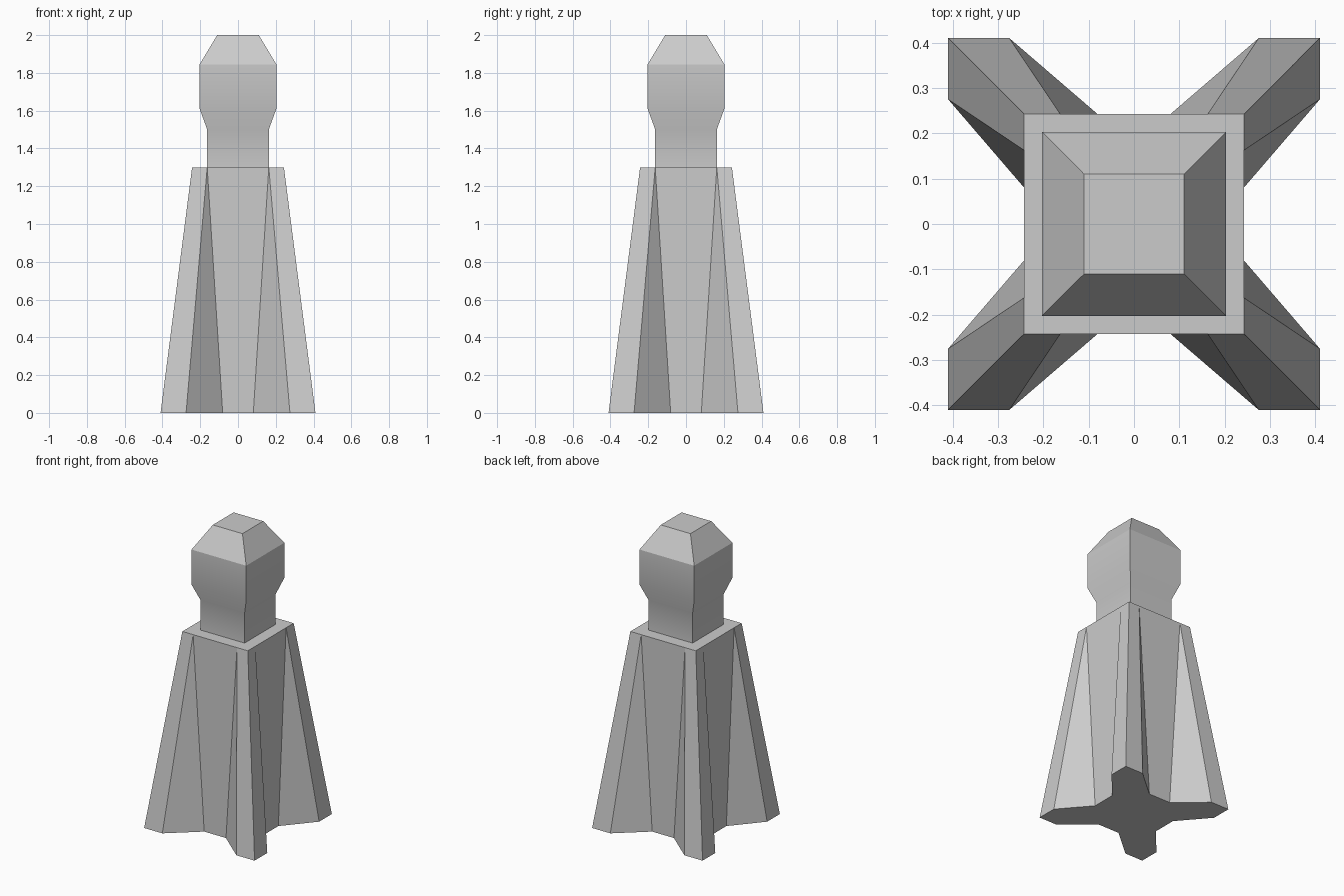
import bpy, bmesh
from math import radians
from mathutils import Matrix, Vector

if "Cube" in bpy.data.objects:
    bpy.data.objects.remove(bpy.data.objects["Cube"], do_unlink=True)

grey = bpy.data.materials.new("plain_grey")
grey.use_nodes = True
grey.diffuse_color = (0.6, 0.6, 0.6, 1)
grey.node_tree.nodes["Principled BSDF"].inputs["Base Color"].default_value = grey.diffuse_color


def ring(quarter, z):
    """Repeat one side's outline four times around the z axis."""
    return [Matrix.Rotation(radians(90 * k), 3, "Z") @ Vector((x, y, z))
            for k in range(4) for x, y in quarter]


def loft(name, rings):
    """Skin a stack of matching rings and cap both ends."""
    bm = bmesh.new()
    rows = [[bm.verts.new(p) for p in r] for r in rings]
    n = len(rows[0])
    for low, high in zip(rows, rows[1:]):
        for i in range(n):
            j = (i + 1) % n
            bm.faces.new((low[i], low[j], high[j], high[i]))
    bm.faces.new(rows[0][::-1])
    bm.faces.new(rows[-1])
    bmesh.ops.remove_doubles(bm, verts=bm.verts, dist=0.0001)
    bmesh.ops.recalc_face_normals(bm, faces=bm.faces)
    mesh = bpy.data.meshes.new(name)
    bm.to_mesh(mesh)
    bm.free()
    mesh.materials.append(grey)
    obj = bpy.data.objects.new(name, mesh)
    bpy.context.collection.objects.link(obj)
    bpy.ops.object.select_all(action="DESELECT")
    obj.select_set(True)
    bpy.context.view_layer.objects.active = obj
    bpy.ops.object.shade_smooth_by_angle(angle=radians(25))
    return obj


def side(corner, shoulder, inner, depth):
    """One side: corner, arm shoulder, then the recessed panel."""
    return [(corner, corner), (shoulder, corner), (inner, depth),
            (-inner, depth), (-shoulder, corner)]


# Fluted base: square on top, spreading into four diagonal feet
loft("fluted_base", [ring(side(0.41, 0.275, 0.081, 0.243), 0),
                     ring(side(0.243, 0.163, 0.163, 0.243), 1.3)])

# Neck and head: square profile with a bevelled crown
profile = [(0.163, 1.3), (0.163, 1.5), (0.203, 1.61), (0.203, 1.845), (0.11, 2.0)]
loft("neck_and_head", [ring([(r, r)], z) for r, z in profile])
